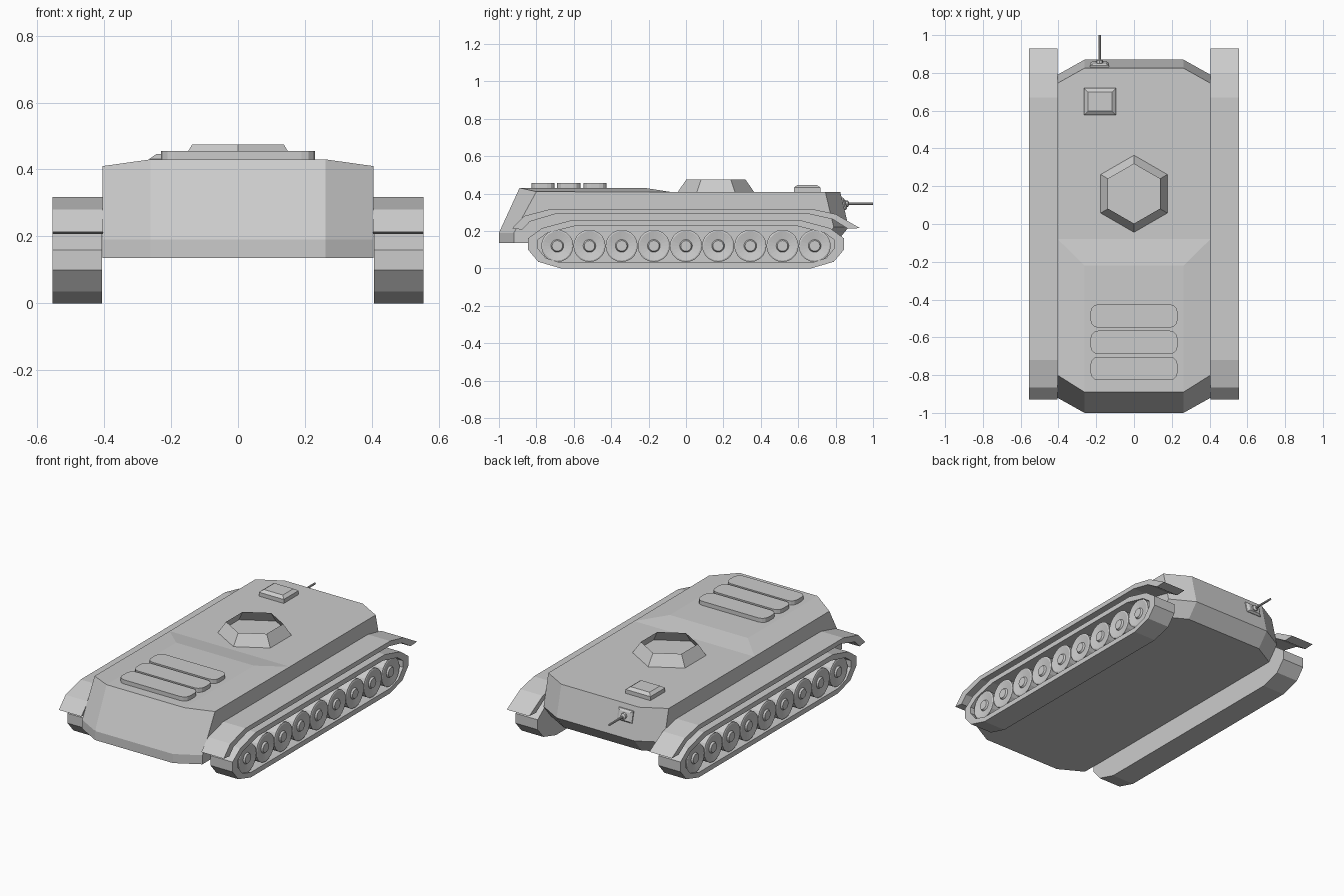
import bpy, bmesh, math
from mathutils import Vector

if "Cube" in bpy.data.objects:
    bpy.data.objects.remove(bpy.data.objects["Cube"])


def make(name, verts, faces, fix=True):
    me = bpy.data.meshes.new(name)
    me.from_pydata([tuple(v) for v in verts], [], faces)
    ob = bpy.data.objects.new(name, me)
    bpy.context.collection.objects.link(ob)
    if fix:
        bm = bmesh.new()
        bm.from_mesh(me)
        bmesh.ops.recalc_face_normals(bm, faces=bm.faces)
        bm.to_mesh(me)
        bm.free()
    return ob


def loft(name, rings, caps=(True, True)):
    """Skin a list of closed rings that have equal point counts."""
    n = len(rings[0])
    verts = [p for r in rings for p in r]
    faces = [(k*n + i, k*n + (i+1) % n, (k+1)*n + (i+1) % n, (k+1)*n + i)
             for k in range(len(rings)-1) for i in range(n)]
    if caps[0]:
        faces.append(tuple(range(n)))
    if caps[1]:
        faces.append(tuple(range((len(rings)-1)*n, len(rings)*n)))
    return make(name, verts, faces)


def at_x(profile, x):
    return [(x, y, z) for y, z in profile]


def circle_x(x, y, z, r, n):
    return [(x, y + r*math.cos(2*math.pi*i/n), z + r*math.sin(2*math.pi*i/n)) for i in range(n)]


def mirror(ob):
    ob.modifiers.new("mirror", 'MIRROR')
    return ob


# Hull: bottom, belt and deck outlines, with a raised front deck
IN, OUT = 0.262, 0.405


def outline(front, back, zf, zfc, zb, fc, bc):
    return [(-IN, front, zf), (IN, front, zf), (OUT, fc, zfc), (OUT, bc, zb),
            (IN, back, zb), (-IN, back, zb), (-OUT, bc, zb), (-OUT, fc, zfc)]


bottom = outline(-1.0, 0.80, 0.135, 0.135, 0.135, -0.92, 0.72)
belt = outline(-1.0, 0.87, 0.19, 0.19, 0.22, -0.92, 0.79)
deck = outline(-0.89, 0.825, 0.43, 0.41, 0.408, -0.80, 0.745)
ridge = [(-IN, -0.22, 0.43), (IN, -0.22, 0.43), (OUT, -0.08, 0.408), (-OUT, -0.08, 0.408)]
faces = [tuple(range(8))]
for k in (0, 8):
    for i in range(8):
        f = [k+i, k+(i+1) % 8, k+8+(i+1) % 8, k+8+i]
        if k == 8 and i == 2:
            f.insert(3, 26)
        if k == 8 and i == 6:
            f.insert(3, 27)
        faces.append(tuple(f))
faces += [(16, 17, 25, 24), (17, 18, 26, 25), (23, 16, 24, 27), (24, 25, 26, 27),
          (26, 19, 20, 21, 22, 27)]
make("hull", bottom + belt + deck + ridge, faces)

# Tracks: outer band with a recess for the wheels, closed on the hull side
half_out = [(0.67, 0), (0.79, 0.035), (0.845, 0.10), (0.845, 0.16), (0.77, 0.215), (0.62, 0.255)]
half_in = [(0.67, 0.03), (0.75, 0.055), (0.795, 0.11), (0.795, 0.15), (0.74, 0.19), (0.60, 0.225)]


def full(half):
    return half + [(-y, z) for y, z in reversed(half)]


X0, X1 = 0.407, 0.555
mirror(loft("track", [at_x(full(half_out), X0), at_x(full(half_out), X1),
                      at_x(full(half_in), X1), at_x(full(half_in), 0.44)]))

# Road wheels: shallow dish with a hub
for i in range(9):
    y = (i - 4)*0.172
    mirror(loft("road_wheel", [circle_x(x, y, 0.12, r, 20) for x, r in
                               ((0.445, 0.086), (0.545, 0.086), (0.548, 0.078),
                                (0.54, 0.034), (0.55, 0.028))]))

# Fenders: bent sheet above each track
fender = [(-0.93, 0.213), (-0.865, 0.28), (-0.72, 0.318), (0.67, 0.318), (0.80, 0.29),
          (0.93, 0.215), (0.865, 0.212), (0.785, 0.262), (0.66, 0.29), (-0.70, 0.29),
          (-0.835, 0.25), (-0.875, 0.207)]
mirror(loft("fender", [at_x(fender, 0.404), at_x(fender, X1)]))

# Front deck panels: three bars with rounded corners
for y in (-0.487, -0.627, -0.765):
    pts = []
    for q, (sx, sy) in enumerate(((1, 1), (-1, 1), (-1, -1), (1, -1))):
        for j in range(4):
            a = math.radians(90*q + 30*j)
            pts.append((sx*0.19 + 0.04*math.cos(a), y + sy*0.022 + 0.04*math.sin(a)))
    loft("deck_panel", [[(px, py, z) for px, py in pts] for z in (0.425, 0.455)])

# Open hexagonal turret ring
hexes = [[(r*math.cos(math.radians(30+60*i)), 0.16 + r*math.sin(math.radians(30+60*i)), z)
          for i in range(6)] for r, z in ((0.204, 0.408), (0.158, 0.475))]
loft("turret_ring", hexes, (False, False))


def rect(cx, cy, hx, hy, z):
    return [(cx-hx, cy-hy, z), (cx+hx, cy-hy, z), (cx+hx, cy+hy, z), (cx-hx, cy+hy, z)]


# Rear hatch with chamfered lid
loft("rear_hatch", [rect(-0.18, 0.648, 0.084, 0.071, 0.40), rect(-0.18, 0.648, 0.084, 0.071, 0.432),
                    rect(-0.18, 0.648, 0.064, 0.051, 0.446)])

# Rear gun: sloped mount, collar and thin barrel
GX, GZ = -0.182, 0.345
loft("gun_mount", [[(GX+sx*h, y - sz*0.007, GZ+sz*v) for sx, sz in ((-1, -1), (1, -1), (1, 1), (-1, 1))]
                   for h, v, y in ((0.053, 0.036, 0.825), (0.05, 0.034, 0.845), (0.035, 0.024, 0.855))])
loft("gun_barrel", [[(GX + r*math.cos(math.pi*i/4), y, GZ + r*math.sin(math.pi*i/4)) for i in range(8)]
                    for y, r in ((0.84, 0.02), (0.865, 0.018), (0.872, 0.007), (1.0, 0.006))])
